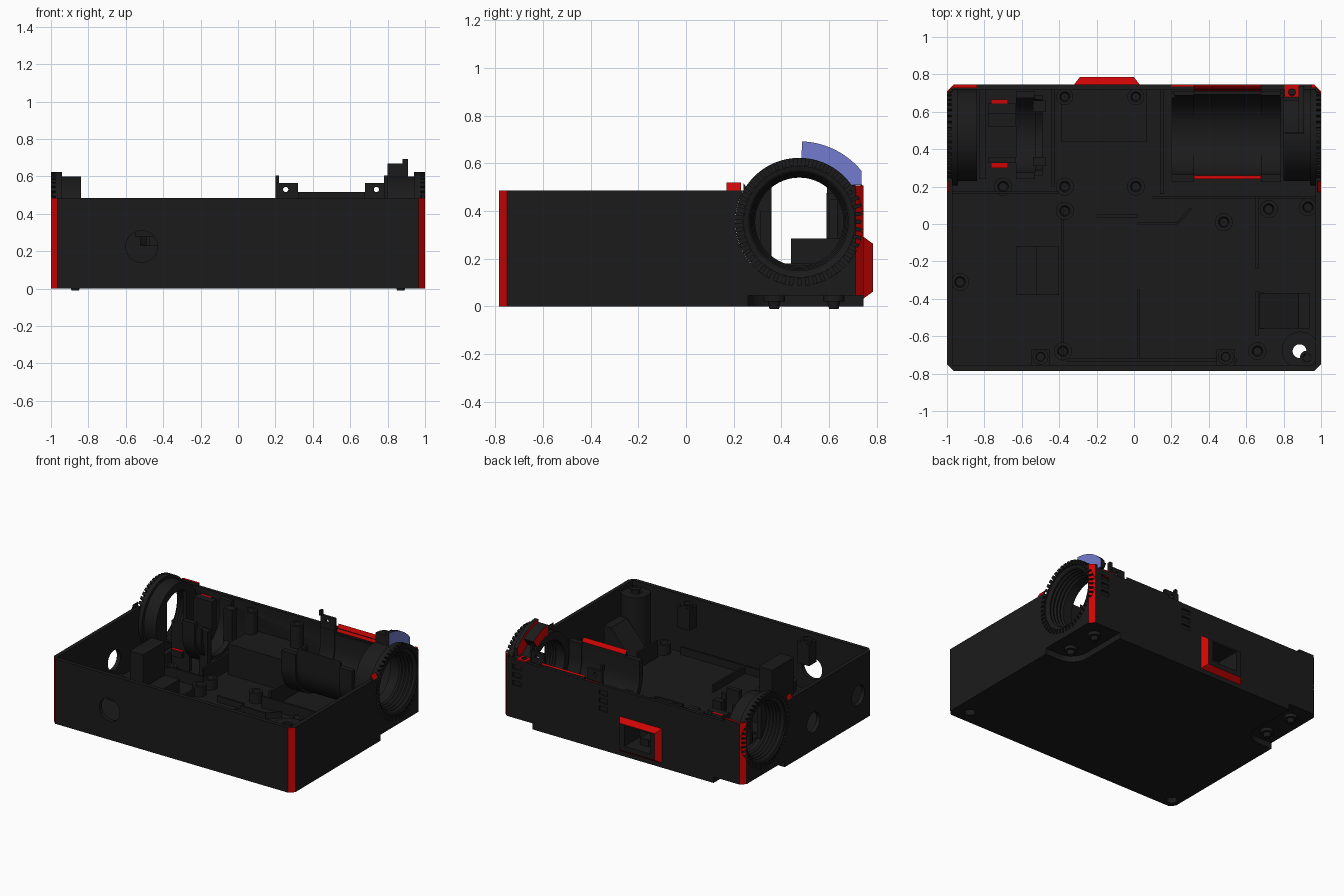
import bpy, bmesh, math
from mathutils import Matrix

if "Cube" in bpy.data.objects:
    bpy.data.objects.remove(bpy.data.objects["Cube"])


def material(name, rgb):
    m = bpy.data.materials.new(name)
    m.diffuse_color = (*rgb, 1)
    m.use_nodes = True
    m.node_tree.nodes["Principled BSDF"].inputs["Base Color"].default_value = m.diffuse_color
    return m


MATS = [material("charcoal", (0.0108, 0.0108, 0.0108)),
        material("red", (0.62, 0.0015, 0.0015)),
        material("blue", (0.17, 0.2, 0.62))]
DARK, RED, BLUE = 0, 1, 2
CY, CZ = 0.475, 0.355          # axis shared by the collars and the cradles
FLOOR = 0.055


def finish(name, bm, mat=DARK, smooth=False):
    bmesh.ops.recalc_face_normals(bm, faces=bm.faces)
    me = bpy.data.meshes.new(name)
    bm.to_mesh(me)
    bm.free()
    for m in MATS:
        me.materials.append(m)
    for p in me.polygons:
        p.material_index = mat
    ob = bpy.data.objects.new(name, me)
    bpy.context.collection.objects.link(ob)
    if smooth:
        shade(ob)
    return ob


def activate(ob):
    bpy.ops.object.select_all(action='DESELECT')
    ob.select_set(True)
    bpy.context.view_layer.objects.active = ob


def shade(ob):
    activate(ob)
    bpy.ops.object.shade_smooth_by_angle(angle=math.radians(30))


def paint(ob, mat, rule):
    for p in ob.data.polygons:
        if rule(p.normal, p.center):
            p.material_index = mat


def add_box(bm, x0, x1, y0, y1, z0, z1):
    m = Matrix.Translation(((x0 + x1) / 2, (y0 + y1) / 2, (z0 + z1) / 2))
    bmesh.ops.create_cube(bm, size=1, matrix=m @ Matrix.Diagonal((x1 - x0, y1 - y0, z1 - z0, 1)))


def add_cyl(bm, center, r, depth, axis='Z', seg=32):
    rot = {'Z': Matrix(), 'X': Matrix.Rotation(math.pi / 2, 4, 'Y'),
           'Y': Matrix.Rotation(math.pi / 2, 4, 'X')}[axis]
    bmesh.ops.create_cone(bm, cap_ends=True, segments=seg, radius1=r, radius2=r,
                          depth=depth, matrix=Matrix.Translation(center) @ rot)


def prism(name, pts, vec, mat=DARK, smooth=False):
    """Extrude a closed polygon of 3D points along a vector."""
    bm = bmesh.new()
    face = bm.faces.new([bm.verts.new(p) for p in pts])
    geo = bmesh.ops.extrude_face_region(bm, geom=[face])["geom"]
    bmesh.ops.translate(bm, vec=vec, verts=[v for v in geo if isinstance(v, bmesh.types.BMVert)])
    return finish(name, bm, mat, smooth)


def boxes(name, items, mat=DARK):
    bm = bmesh.new()
    for b in items:
        add_box(bm, *b)
    return finish(name, bm, mat)


def lathe(name, profile, seg=64):
    """Spin a closed (x, r) loop around the collar axis."""
    bm = bmesh.new()
    loops = [[bm.verts.new((x, CY + r * math.cos(a), CZ + r * math.sin(a))) for x, r in profile]
             for a in (2 * math.pi * i / seg for i in range(seg))]
    n = len(profile)
    for i in range(seg):
        a, b = loops[i], loops[(i + 1) % seg]
        for j in range(n):
            bm.faces.new((a[j], a[(j + 1) % n], b[(j + 1) % n], b[j]))
    return finish(name, bm)


def boolean(ob, cutter, op='DIFFERENCE'):
    mod = ob.modifiers.new("cut", 'BOOLEAN')
    mod.operation, mod.object, mod.solver = op, cutter, 'EXACT'
    mod.use_self = True
    activate(ob)
    bpy.ops.object.modifier_apply(modifier=mod.name)
    bpy.data.objects.remove(cutter)


def outline(name, z0, z1, y0=-0.785, y1=0.745, c=0.035):
    pts = [(-1 + c, y0), (1 - c, y0), (1, y0 + c), (1, y1 - c),
           (1 - c, y1), (-1 + c, y1), (-1, y1 - c), (-1, y0 + c)]
    return prism(name, [(x, y, z0) for x, y in pts], (0, 0, z1 - z0))


def corner(n, c):
    return abs(n.z) < .1 and .6 < abs(n.x) < .8 and abs(c.x) > .955 and (c.y > .70 or c.y < -.74)


# enclosure with chamfered red corners, open at the top
shell = outline("enclosure", 0, 0.485)
boolean(shell, boxes("cavity", [(-.97, .97, -.755, .72, FLOOR, .7)]))
cut = bmesh.new()
for s in (-1, 1):
    add_cyl(cut, (s * 1.0, CY, CZ), .2685, .12, 'X', seg=64)
add_cyl(cut, (-.515, -.78, .225), .085, .15, 'Y')
for y in (-.08, -.61):
    add_cyl(cut, (-1, y, .205), .075, .15, 'X')
add_cyl(cut, (.885, -.68, .03), .037, .2)
add_cyl(cut, (-.93, -.71, 0), .038, .08)
add_box(cut, -.25, -.04, .6, .8, .1, .25)
for x in (.165, .88):                              # rear louvres
    for z in (.29, .35, .41):
        add_box(cut, x - .035, x + .035, .73, .8, z, z + .035)
boolean(shell, finish("cutters", cut))
for s in (-1, 1):                                  # rounded foot recesses
    pts = [(s * 1.1, .8), (s * .75, .8), (s * .75, .39)]
    pts += [(s * (.88 - .13 * math.cos(a)), .39 - .13 * math.sin(a))
            for a in (math.pi * i / 20 for i in range(1, 11))] + [(s * 1.1, .26)]
    boolean(shell, prism("foot_recess", [(x, y, -.1) for x, y in pts], (0, 0, .145)))
paint(shell, RED, corner)
shade(shell)

# threaded collars with notched flanges, and the red edges beside them
for s, side in ((-1, "left"), (1, "right")):
    prof = [(1, .232), (.99, .232)]
    for i in range(5):
        x = .985 - i * .025
        prof += [(x, .215 - i * .005), (x - .012, .205 - i * .005)]
    end = .84 if s < 0 else .80
    prof += [(end, .185), (end, .245), (.94, .245), (.94, .268), (1, .268)]
    ring = lathe(side + "_collar", [(s * x, r) for x, r in prof])
    notch = bmesh.new()
    for i in range(48):
        a = 2 * math.pi * i / 48
        m = Matrix.Translation((s, CY, CZ)) @ Matrix.Rotation(a, 4, 'X') @ Matrix.Translation((0, .263, 0))
        bmesh.ops.create_cube(notch, size=1, matrix=m @ Matrix.Diagonal((.05, .05, .013, 1)))
    boolean(ring, finish("notches", notch))
    boolean(ring, outline("clip", -.1, .9), 'INTERSECT')
    paint(ring, RED, corner)
    shade(ring)
    w = .99 if s < 0 else .98
    stop = prism(side + "_collar_stop", [(s, .17, .485), (s * w, .17, .52), (s * w, .17, .485)], (0, .06, 0))
    paint(stop, RED, lambda n, c: n.z > .1)
    inner = .84 if s < 0 else .95
    pts = [(1, .695), (1, .71), (.965, .745), (inner, .745), (inner, .728), (.975, .728)]
    edge = prism(side + "_rear_edge", [(s * x, y, .48) for x, y in pts], (0, 0, .026))
    paint(edge, RED, lambda n, c: n.z > .9 or corner(n, c))

# flat-sided insert narrowing the left collar
for s in (-1, 1):
    angs = [math.radians(57 - i * 114 / 16) for i in range(17)]
    prism("collar_insert", [(-.87, CY + s * .215 * math.cos(t), CZ + .215 * math.sin(t)) for t in angs],
          (.03, 0, 0))

# rear port surround with red sloped sides
bm = bmesh.new()
a = [(-.325, .03), (.035, .03), (.035, .295), (-.325, .295)]
b = [(-.29, .062), (0, .062), (0, .262), (-.29, .262)]
o = [(-.25, .1), (-.04, .1), (-.04, .25), (-.25, .25)]
rings = [[bm.verts.new((x, y, z)) for x, z in q] for q, y in ((a, .74), (b, .785), (o, .785), (o, .74))]
for i in range(4):
    for j in range(4):
        p, q = rings[i], rings[(i + 1) % 4]
        bm.faces.new((p[j], p[(j + 1) % 4], q[(j + 1) % 4], q[j]))
paint(finish("port_surround", bm), RED, lambda n, c: .3 < n.y < .95)
boxes("port_socket", [(-.39, -.25, .44, .72, FLOOR, .285), (-.04, .07, .44, .72, FLOOR, .285),
                      (-.25, -.04, .44, .6, FLOOR, .285), (-.25, -.04, .6, .72, .25, .285),
                      (-.25, -.04, .6, .74, FLOOR, .1), (-.18, -.11, .6, .7, .1, .15)])


# open U-shaped cradles for the drum and the bearing
def trough(name, x0, x1, ro, ri, front, rear):
    arc = [math.pi + math.pi * i / 24 for i in range(25)]
    pts = [(CY - ro, front)] + [(CY + ro * math.cos(t), CZ + ro * math.sin(t)) for t in arc]
    pts += [(CY + ro, rear), (CY + ri, rear)]
    pts += [(CY + ri * math.cos(t), CZ + ri * math.sin(t)) for t in reversed(arc)] + [(CY - ri, front)]
    return prism(name, [(x0, y, z) for y, z in pts], (x1 - x0, 0, 0), smooth=True)


trough("cradle_trough", .32, .68, .234, .217, .49, .45)
trough("cradle_left_band", .2, .32, .25, .21, .475, .475)
trough("cradle_right_band", .68, .785, .25, .21, .475, .475)
trough("bearing_cradle", -.63, -.53, .235, .2, .475, .475)
trough("bearing_inner_cradle", -.53, -.49, .215, .19, .43, .43)
# sloped red lips facing into the cradle
lip = prism("cradle_front_lip", [(.32, .241, .49), (.32, .241, .517), (.32, .26, .49)], (.36, 0, 0))
paint(lip, RED, lambda n, c: n.y > .2)
lip = prism("cradle_rear_lip", [(.32, .712, .46), (.32, .734, .513), (.32, .744, .505), (.32, .744, .46)],
            (.36, 0, 0))
paint(lip, RED, lambda n, c: n.z > .1)
strip = boxes("rear_edge_strip", [(.2, .32, .735, .743, .47, .489)])
paint(strip, RED, lambda n, c: n.z > .9)
tabs = boxes("rear_tabs", [(.2, .32, .688, .71, .44, .565), (.2, .22, .675, .70, .565, .605),
                           (.68, .785, .688, .71, .44, .565), (.78, .80, .675, .70, .48, .605)])
cut = bmesh.new()
for x in (.255, .74):
    add_cyl(cut, (x, .70, .53), .014, .1, 'Y', seg=20)
boolean(tabs, finish("tab_holes", cut))
lug = boxes("red_lug", [(.805, .885, .675, .744, .44, .492)], RED)
cut = bmesh.new()
add_cyl(cut, (.845, .705, .5), .02, .06, seg=20)
boolean(lug, finish("lug_hole", cut))
paint(lug, DARK, lambda n, c: math.hypot(c.x - .845, c.y - .705) < .025 and c.z < .485)

# curved guard over the right collar: blue outside, red inside
for name, x0, x1, r, end in (("guard_inner", .80, .88, .315, 54), ("guard_outer", .88, .91, .337, 39)):
    angs = [math.radians(88 - i * (88 - end) / 14) for i in range(15)]
    pts = [(CY + r * math.cos(t), CZ + r * math.sin(t)) for t in angs]
    if end == 39:
        pts.append((.735, .51))
    pts += [(CY + .24 * math.cos(t), CZ + .24 * math.sin(t)) for t in reversed(angs)]
    guard = prism(name, [(x0, y, z) for y, z in pts], (x1 - x0, 0, 0))
    paint(guard, BLUE, lambda n, c: n.x > .9)
    paint(guard, RED, lambda n, c: n.x < -.9)

# bearing brackets with red pads beside them
boxes("bearing_brackets", [(-.78, -.63, .59, .645, FLOOR, .475), (-.78, -.63, .52, .59, FLOOR, .27),
                           (-.78, -.63, .325, .355, FLOOR, .40), (-.54, -.47, .6, .66, FLOOR, .45),
                           (-.54, -.47, .31, .355, FLOOR, .4), (-.83, -.79, .24, .72, FLOOR, .16)])
pads = boxes("bearing_pads", [(-.765, -.675, .645, .665, .44, .475), (-.765, -.675, .30, .325, .15, .2)])
paint(pads, RED, lambda n, c: n.z > .9)

# tall blocks, corner tower and wedge inside the cavity
boxes("cable_block", [(-.63, -.52, -.38, -.12, FLOOR, .48), (-.52, -.4, -.38, -.12, FLOOR, .23)])
boxes("front_wall_mounts", [(x - .05, x + .05, -.757, -.67, .28, .44) for x in (-.5, .49)])
prism("wedge_block", [(.67, -.56, FLOOR), (.94, -.56, FLOOR), (.94, -.56, .3), (.88, -.56, .3)], (0, .19, 0))
bm = bmesh.new()
add_cyl(bm, (.89, -.675, .25), .1, .4)
tower = finish("corner_tower", bm)
bm = bmesh.new()
add_cyl(bm, (.885, -.68, .25), .037, .6)
boolean(tower, finish("tower_hole", bm))
boolean(tower, boxes("tower_clip", [(.75, .985, -.77, -.5, .03, .45)]), 'INTERSECT')
shade(tower)

# floor ribs
boxes("floor_ribs", [(x0, x1, y0, y1, FLOOR - .005, z) for x0, x1, y0, y1, z in (
    (-.39, -.375, -.73, .1, .11), (-.36, .55, -.735, -.72, .11), (.015, .03, -.72, -.35, .11),
    (.65, .665, -.24, .15, .18), (.65, .665, -.6, -.36, .18), (.1, .97, .135, .15, .14),
    (-.97, -.4, .16, .175, .14), (-.2, .02, .035, .05, .1), (.02, .23, -.005, .01, .1),
    (.14, .16, .16, .72, .18), (-.44, -.425, .2, .72, .18))])
prism("floor_rib_bend", [(.22, -.005, .05), (.23, -.005, .05), (.31, .08, .05), (.295, .085, .05)], (0, 0, .05))


# screw bosses: short floor standoffs and tall posts
def bosses(name, spots, top, r, base=FLOOR - .01):
    bm = bmesh.new()
    for x, y in spots:
        loops = []
        for rr, z in ((r, base), (r, top), (r * .6, top), (r * .45, top - .03), (.001, top - .03)):
            loops.append([bm.verts.new((x + rr * math.cos(t), y + rr * math.sin(t), z))
                          for t in (2 * math.pi * i / 24 for i in range(24))])
        for p, q in zip(loops, loops[1:]):
            for j in range(24):
                bm.faces.new((p[j], p[(j + 1) % 24], q[(j + 1) % 24], q[j]))
    finish(name, bm, smooth=True)


bosses("floor_standoffs", [(-.7, .2), (-.37, .2), (.01, .2), (-.37, .07), (.48, .01), (.72, .08),
                           (-.38, -.68), (.66, -.68), (-.93, -.31), (.93, .09)], .13, .048)
bosses("rear_posts", [(-.37, .68), (.01, .68)], .45, .045)
bosses("mount_bosses", [(-.5, -.71), (.49, -.71)], .455, .042, .43)
bosses("corner_post", [(.925, -.715)], .455, .038)
# screw cups under the foot recesses
bosses("foot_screws", [(s * .87, y) for s in (-1, 1) for y in (.62, .37)], .02, .045, .046)
